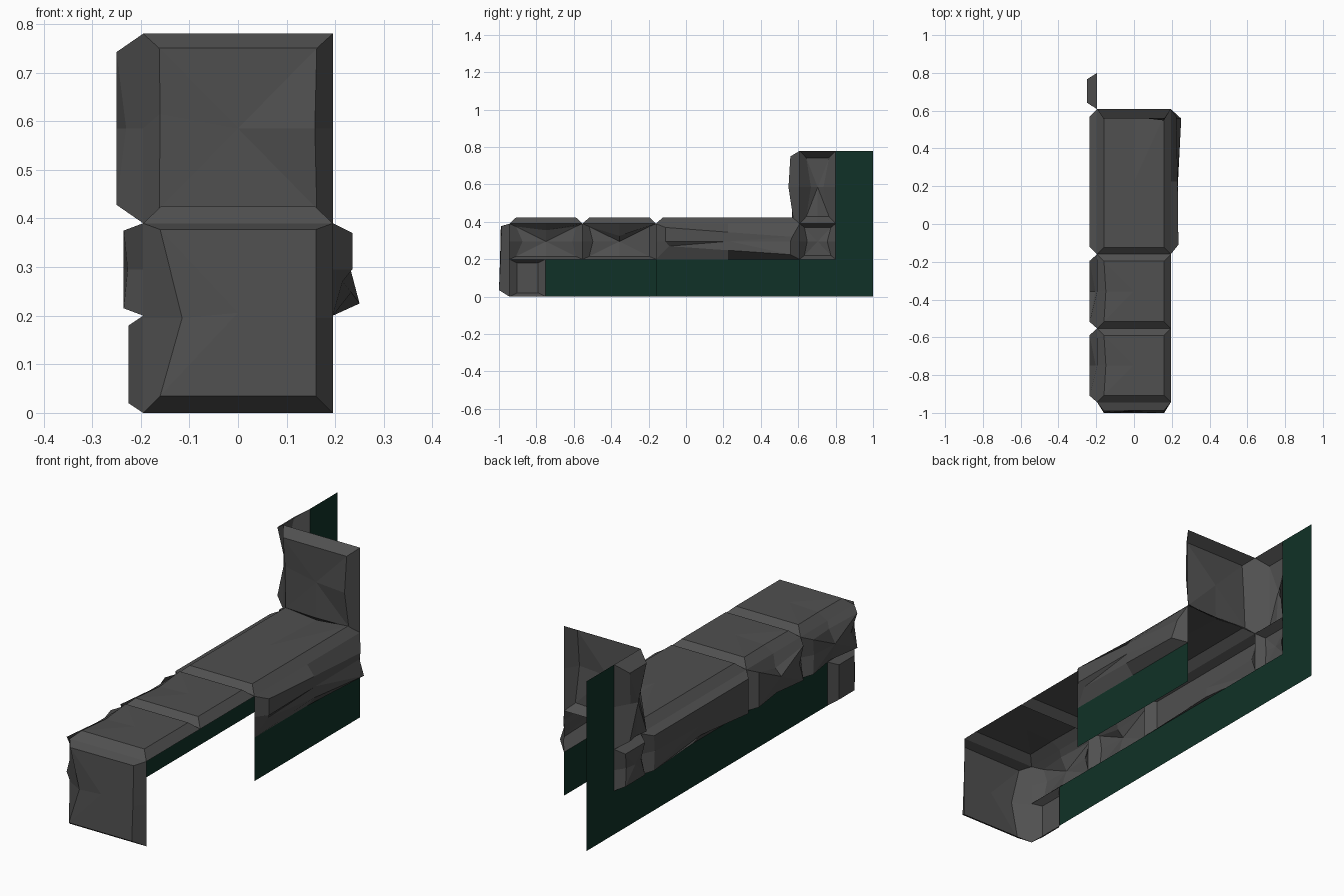
import bpy
import bmesh
from mathutils import Vector

cube = bpy.data.objects.get("Cube")
if cube:
    bpy.data.objects.remove(cube, do_unlink=True)


def material(name, rgb):
    mat = bpy.data.materials.new(name)
    mat.use_nodes = True
    mat.diffuse_color = (*rgb, 1)
    bsdf = mat.node_tree.nodes["Principled BSDF"]
    bsdf.inputs["Base Color"].default_value = (*rgb, 1)
    bsdf.inputs["Roughness"].default_value = 0.9
    return mat


STONE = material("dark grey stone", (0.08, 0.08, 0.08))
GREEN = material("dark green", (0.005, 0.031, 0.02))
HALF, TREAD, BACK, FRONT = 0.195, 0.39, 0.608, -0.944

# Each side maps (u, v, depth) to a position, with an outward direction
SIDES = {
    "front": (lambda u, v, d: (u, FRONT - d, v), Vector((0, -1, 0))),
    "riser": (lambda u, v, d: (u, BACK - d, v), Vector((0, -1, 0))),
    "top": (lambda u, v, d: (u, v, TREAD + d), Vector((0, 0, 1))),
    "right": (lambda u, v, d: (-HALF - d, u, v), Vector((-1, 0, 0))),
    "left": (lambda u, v, d: (HALF + d, u, v), Vector((1, 0, 0))),
}


def finish(name, bm, out, mat):
    for f in bm.faces:
        f.normal_update()
    if sum((f.normal * f.calc_area() for f in bm.faces), Vector()).dot(out) < 0:
        bmesh.ops.reverse_faces(bm, faces=bm.faces[:])
    mesh = bpy.data.meshes.new(name)
    bm.to_mesh(mesh)
    bm.free()
    mesh.materials.append(mat)
    bpy.context.collection.objects.link(bpy.data.objects.new(name, mesh))


def rim(u0, u1, v0, v1):
    """Corners and edge midpoints, anticlockwise from the low corner."""
    um, vm = (u0 + u1) / 2, (v0 + v1) / 2
    return [(u0, v0), (um, v0), (u1, v0), (u1, vm),
            (u1, v1), (um, v1), (u0, v1), (u0, vm)]


def stone(name, side, area, bevel, depth, chips=None):
    """Raised slab with a bevelled rim; chips shift points of the inner rim."""
    place, out = SIDES[side]
    u0, u1, v0, v1 = area
    bu, bv = bevel
    bm = bmesh.new()
    outer = [bm.verts.new(place(u, v, 0)) for u, v in rim(*area)]
    inner = []
    for i, (u, v) in enumerate(rim(u0 + bu, u1 - bu, v0 + bv, v1 - bv)):
        du, dv, dd = (chips or {}).get(i, (0, 0, 0))
        inner.append(bm.verts.new(place(u + du, v + dv, depth + dd)))
    centre = bm.verts.new(sum((inner[i].co for i in (0, 2, 4, 6)), Vector()) / 4)
    for i in range(8):
        j = (i + 1) % 8
        bm.faces.new((outer[i], outer[j], inner[j], inner[i]))
        bm.faces.new((inner[i], inner[j], centre))
    finish(name, bm, out, STONE)


def panel(name, side, u0, u1, v0, v1):
    place, out = SIDES[side]
    bm = bmesh.new()
    bm.faces.new([bm.verts.new(place(u, v, 0))
                  for u, v in ((u0, v0), (u1, v0), (u1, v1), (u0, v1))])
    finish(name, bm, out, GREEN)


# Upright faces: lower front and rear riser
stone("front_stone", "front", (-HALF, HALF, 0, TREAD), (0.035, 0.035), 0.056,
      {3: (0, 0, -0.008), 4: (0, 0.022, -0.014), 5: (0, 0.022, -0.012),
       6: (0, 0.022, -0.01), 7: (0.045, 0, -0.012)})
stone("riser_stone", "riser", (-HALF, HALF, TREAD, 0.78), (0.033, 0.03), 0.05,
      {0: (0, 0, -0.02), 1: (0, 0, -0.01), 2: (0, 0, -0.015),
       3: (-0.004, 0, 0.01), 7: (0.002, 0.03, -0.012)})

# Tread tiles
cuts = [FRONT, -0.553, -0.16, BACK]
for i, (y0, y1) in enumerate(zip(cuts, cuts[1:])):
    chips = {5: (0, 0, -0.015)} if i == 2 else {7: (0.01, 0, -0.006)}
    stone(f"tread_stone_{i + 1}", "top", (-HALF, HALF, y0, y1), (0.036, 0.036),
          0.034, chips)

# Right side stones
stone("right_front_stone", "right", (FRONT, cuts[1], 0.2, TREAD), (0.035, 0.015),
      0.04, {1: (0, 0, -0.025), 3: (-0.02, 0, -0.01), 5: (0, -0.02, -0.032),
             7: (0.035, 0, -0.008)})
stone("right_middle_stone", "right", (cuts[1], cuts[2], 0.2, TREAD), (0.035, 0.015),
      0.04, {1: (0, 0, -0.022), 5: (0, -0.05, -0.03), 7: (0.02, 0, -0.006)})
stone("right_rear_stone", "right", (cuts[2], BACK, 0.2, TREAD), (0.04, 0.015),
      0.04, {1: (0, 0.03, -0.005), 3: (-0.02, 0, -0.01)})
stone("right_base_stone", "right", (FRONT, -0.75, 0, 0.2), (0.04, 0.02), 0.03)
stone("right_low_post_stone", "right", (BACK, 0.8, 0.2, TREAD), (0.025, 0.02), 0.04,
      {3: (-0.02, 0, -0.01), 7: (0.015, 0, -0.01)})
stone("right_high_post_stone", "right", (BACK, 0.8, TREAD, 0.78), (0.035, 0.038),
      0.055, {1: (0, 0, -0.01), 3: (-0.03, 0, -0.018), 7: (0.025, 0, -0.02)})

# Left side stone, leaning outward toward its lower rear corner
stone("left_stone", "left", (cuts[2], BACK, 0.2, TREAD), (0.05, 0.02), 0.04,
      {0: (0.02, 0.05, -0.02), 1: (0, 0.028, -0.002), 2: (0, 0.005, 0.015),
       3: (0, 0, -0.008), 4: (0.01, -0.05, -0.01), 5: (0, -0.025, -0.004)})

# Green side panels
panel("right_green_base", "right", -0.75, 0.8, 0, 0.2)
panel("right_green_post", "right", 0.8, 1.0, 0, 0.78)
panel("left_green_base", "left", cuts[2], BACK, 0, 0.2)
